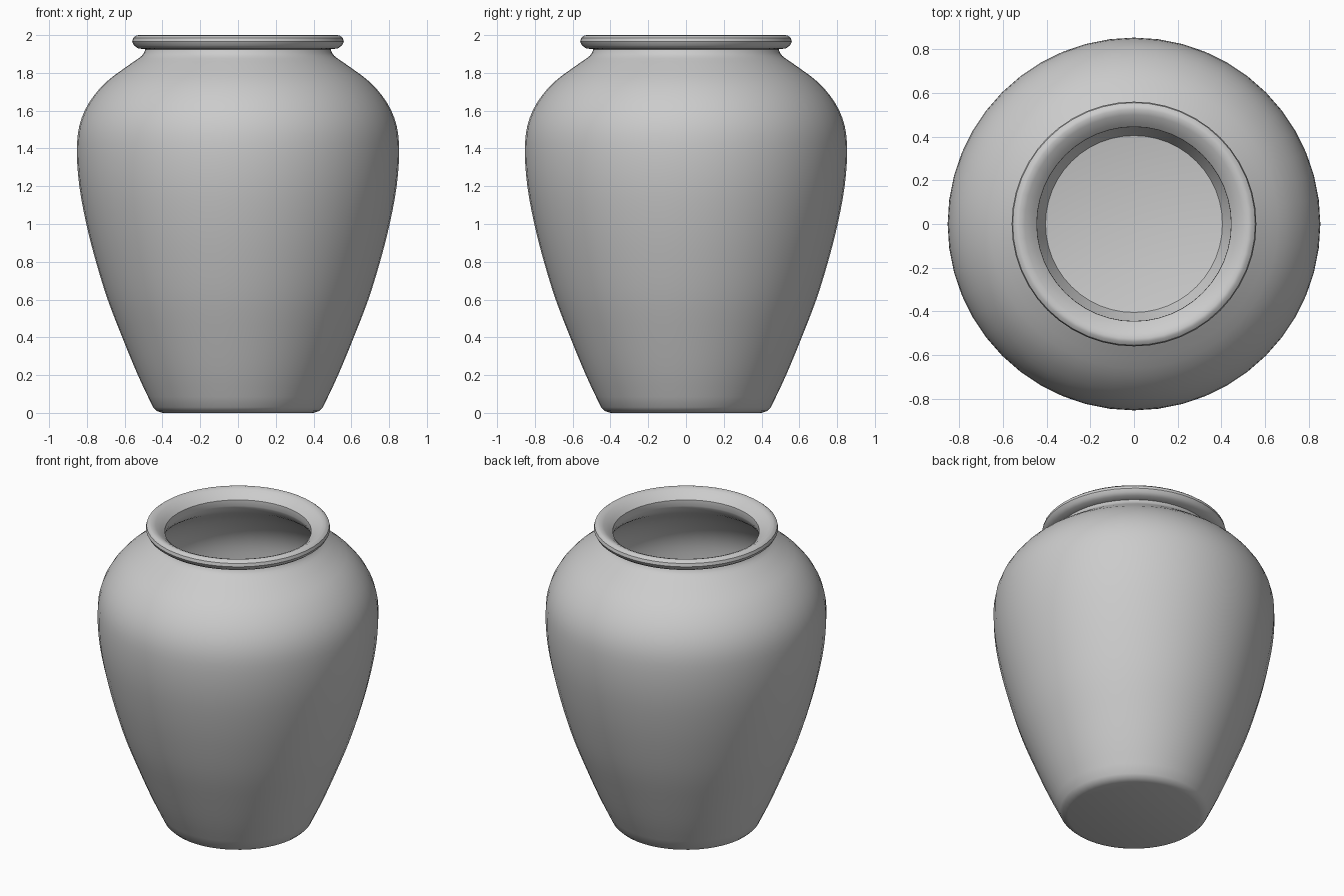
import bpy, bmesh, math
from mathutils import Vector

SIDES = 48
WALL = 0.05

if "Cube" in bpy.data.objects:
    bpy.data.objects.remove(bpy.data.objects["Cube"], do_unlink=True)

clay = bpy.data.materials.new("grey_clay")
clay.use_nodes = True
GREY = (0.6, 0.6, 0.6, 1)
clay.diffuse_color = GREY
clay.node_tree.nodes["Principled BSDF"].inputs["Base Color"].default_value = GREY


def smooth_curve(points, steps=3):
    """Catmull-Rom curve through (radius, height) points."""
    p = [Vector(q) for q in points]
    p = [2 * p[0] - p[1]] + p + [2 * p[-1] - p[-2]]
    out = []
    for a, b, c, d in zip(p, p[1:], p[2:], p[3:]):
        for i in range(steps):
            t = i / steps
            out.append((2 * b + (c - a) * t + (2 * a - 5 * b + 4 * c - d) * t * t
                        + (3 * b - a - 3 * c + d) * t ** 3) / 2)
    return out + [p[-2]]


def inward(curve, distance):
    """Shift a rising profile towards the axis, square to its slope."""
    out = []
    for i, q in enumerate(curve):
        slope = (curve[min(i + 1, len(curve) - 1)] - curve[max(i - 1, 0)]).normalized()
        out.append(q + Vector((-slope.y, slope.x)) * distance)
    return out


def lathe(name, profile):
    """Revolve a profile that starts and ends on the axis."""
    bm = bmesh.new()
    rings = []
    for r, z in profile:
        if r < 1e-4:
            rings.append([bm.verts.new((0, 0, z))] * SIDES)
        else:
            angles = [math.tau * i / SIDES for i in range(SIDES)]
            rings.append([bm.verts.new((r * math.cos(a), r * math.sin(a), z)) for a in angles])
    for low, high in zip(rings, rings[1:]):
        for i in range(SIDES):
            j = (i + 1) % SIDES
            corners = dict.fromkeys((low[i], low[j], high[j], high[i]))
            bm.faces.new(list(corners))
    bmesh.ops.recalc_face_normals(bm, faces=bm.faces)
    mesh = bpy.data.meshes.new(name)
    bm.to_mesh(mesh)
    bm.free()
    mesh.materials.append(clay)
    obj = bpy.data.objects.new(name, mesh)
    bpy.context.collection.objects.link(obj)
    bpy.ops.object.select_all(action="DESELECT")
    obj.select_set(True)
    bpy.context.view_layer.objects.active = obj
    bpy.ops.object.shade_smooth_by_angle(angle=math.radians(35))
    return obj


# Outer body from foot to neck
body = smooth_curve([(0.45, 0.03), (0.53, 0.2), (0.613, 0.4), (0.69, 0.6), (0.752, 0.8),
                     (0.803, 1.0), (0.84, 1.2), (0.853, 1.38), (0.84, 1.52),
                     (0.79, 1.64), (0.70, 1.75), (0.58, 1.84), (0.51, 1.89), (0.49, 1.925)])
foot = [(0, 0), (0.40, 0), (0.43, 0.01)]

# Rolled rim with a funnel-shaped mouth
rim = [(0.53, 1.93), (0.55, 1.945), (0.56, 1.965), (0.555, 1.985), (0.54, 1.997),
       (0.525, 2.0), (0.50, 1.99), (0.465, 1.965), (0.445, 1.945)]

# Hollow inside and floor
lining = list(reversed(inward(body, WALL)))
floor = [(0.40, WALL), (0, WALL)]

lathe("jar", foot + body + rim + lining + floor)
